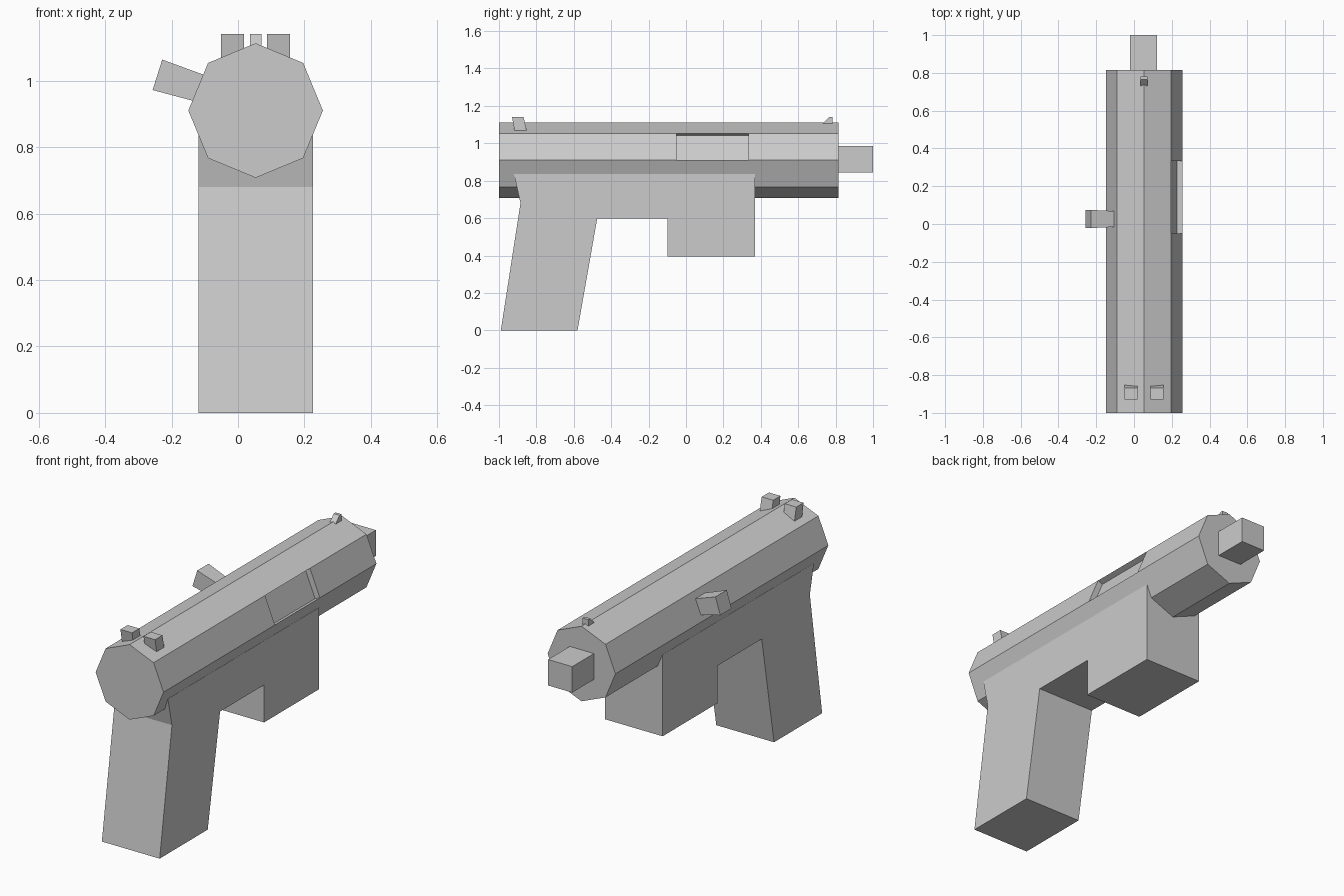
import bpy, bmesh, math
from mathutils import Matrix

CX = 0.053                      # centre plane of the body
SLIDE_Z, SLIDE_R = 0.91, 0.2025

cube = bpy.data.objects.get("Cube")
if cube:
    bpy.data.objects.remove(cube, do_unlink=True)

grey = bpy.data.materials.new("plain grey")
COLOUR = (0.6, 0.6, 0.6, 1)
grey.diffuse_color = COLOUR
grey.use_nodes = True
grey.node_tree.nodes["Principled BSDF"].inputs["Base Color"].default_value = COLOUR


def finish(name, bm):
    bmesh.ops.recalc_face_normals(bm, faces=bm.faces[:])
    mesh = bpy.data.meshes.new(name)
    bm.to_mesh(mesh)
    bm.free()
    mesh.materials.append(grey)
    ob = bpy.data.objects.new(name, mesh)
    bpy.context.collection.objects.link(ob)
    return ob


def side_prism(name, profile, x, width):
    """Extrude a (y, z) side profile across x, centred on x."""
    bm = bmesh.new()
    face = bm.faces.new([bm.verts.new((x - width / 2, y, z)) for y, z in profile])
    ext = bmesh.ops.extrude_face_region(bm, geom=[face], use_keep_orig=True)
    verts = [g for g in ext["geom"] if isinstance(g, bmesh.types.BMVert)]
    bmesh.ops.translate(bm, verts=verts, vec=(width, 0, 0))
    return finish(name, bm)


# Slide: octagonal bar in three sections, with a recessed port in the middle one
bm = bmesh.new()
rings = []
for y in (-1, -0.05, 0.333, 0.815):
    rings.append([bm.verts.new((CX + SLIDE_R * math.cos(i * math.pi / 4), y,
                                SLIDE_Z + SLIDE_R * math.sin(i * math.pi / 4)))
                  for i in range(8)])
port = None
for s, (a, b) in enumerate(zip(rings, rings[1:])):
    for i in range(8):
        j = (i + 1) % 8
        face = bm.faces.new((a[i], a[j], b[j], b[i]))
        if s == 1 and i == 0:
            port = face
bm.faces.new(rings[0])
bm.faces.new(rings[-1])
bmesh.ops.recalc_face_normals(bm, faces=bm.faces[:])
bmesh.ops.inset_individual(bm, faces=[port], thickness=0, depth=-0.031)
# Merge the flat section seams away from the port
bmesh.ops.dissolve_limit(bm, angle_limit=0.01, verts=bm.verts[:], edges=bm.edges[:])
finish("slide", bm)

# Frame: raked grip, under-rail and front block in one profile
side_prism("grip_and_frame",
           [(-0.99, 0), (-0.58, 0), (-0.475, 0.597), (-0.1, 0.597), (-0.1, 0.395),
            (0.37, 0.395), (0.37, 0.835), (-0.92, 0.835), (-0.885, 0.68)], CX, 0.345)

# Square barrel
side_prism("barrel", [(0.7, 0.845), (1, 0.845), (1, 0.985), (0.7, 0.985)], CX - 0.002, 0.144)

# Rear sight posts, leaning back
for name, side in (("rear_sight_right", -1), ("rear_sight_left", 1)):
    side_prism(name, [(-0.93, 1.14), (-0.868, 1.14), (-0.846, 1.04), (-0.912, 1.04)],
               CX + side * 0.069, 0.069)

# Front sight ramp
side_prism("front_sight", [(0.765, 1.14), (0.782, 1.14), (0.782, 1.08), (0.715, 1.09)], CX, 0.035)

# Tapered side lever, tilted up and outward
bm = bmesh.new()
bmesh.ops.create_cube(bm, size=1)
for v in bm.verts:
    half = 0.048 if v.co.x < 0 else 0.039
    v.co = (0 if v.co.x < 0 else 0.2,
            math.copysign(half, v.co.y), math.copysign(half, v.co.z))
bm.transform(Matrix.Translation((-0.2425, 0.0265, 1.0175))
             @ Matrix.Rotation(math.radians(17.5), 4, 'Y'))
finish("side_lever", bm)
